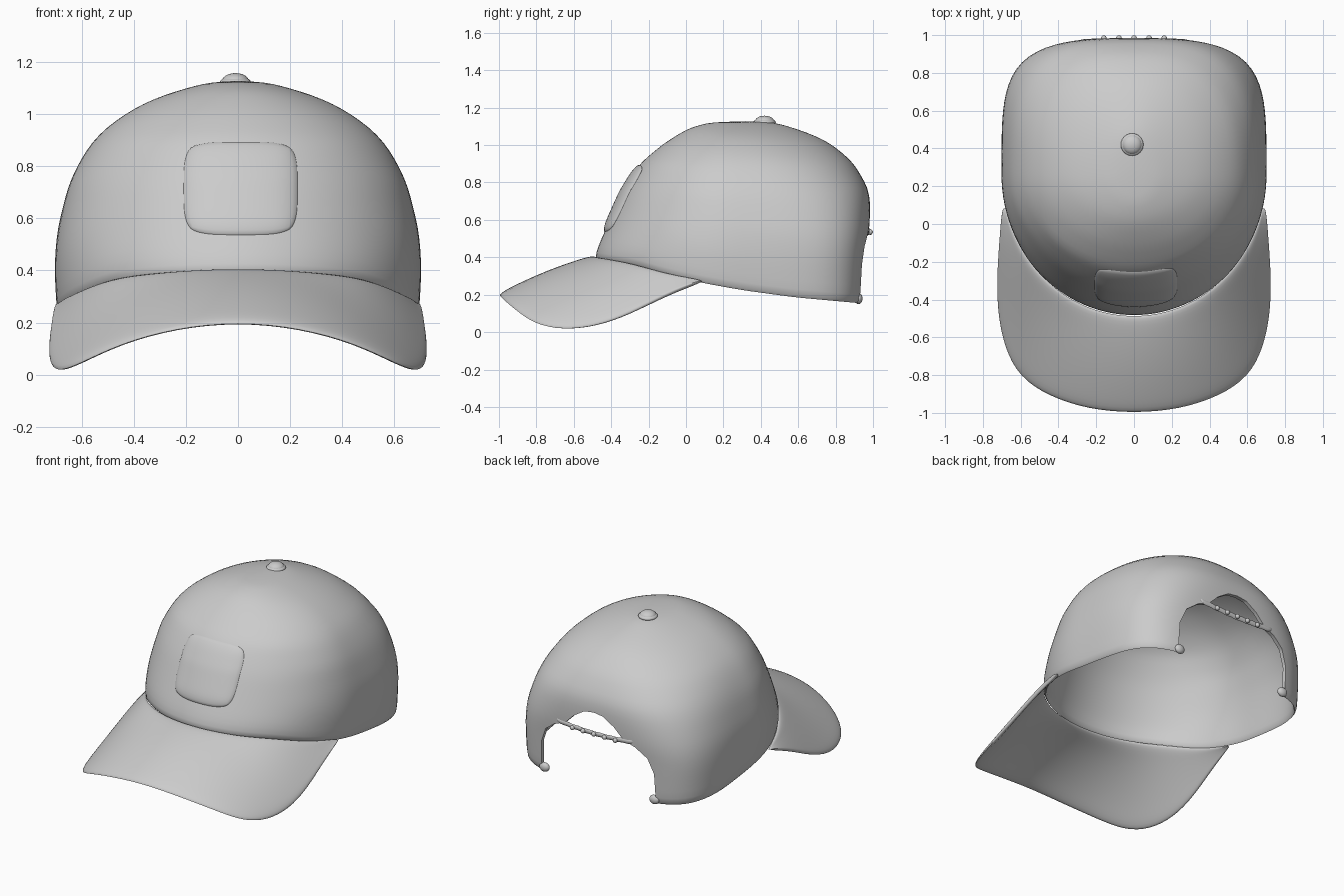
import bpy, bmesh, math
from mathutils import Vector

if "Cube" in bpy.data.objects:
    bpy.data.objects.remove(bpy.data.objects["Cube"], do_unlink=True)

fabric = bpy.data.materials.new("grey fabric")
fabric.use_nodes = True
fabric.diffuse_color = (0.6, 0.6, 0.6, 1)
fabric.node_tree.nodes["Principled BSDF"].inputs["Base Color"].default_value = (0.6, 0.6, 0.6, 1)

# Crown slices: height, front y, back y, half width, squareness of the back
SLICES = [(0.15, -0.5, 0.95, 0.69, 4.5), (0.42, -0.49, 0.965, 0.705, 4.3),
          (0.55, -0.43, 0.985, 0.695, 3.8), (0.75, -0.34, 0.985, 0.645, 3.0),
          (0.9, -0.25, 0.90, 0.56, 2.5), (1.0, -0.13, 0.79, 0.44, 2.2),
          (1.06, -0.04, 0.67, 0.32, 2), (1.1, 0.04, 0.55, 0.2, 2),
          (1.125, 0.15, 0.45, 0.09, 2)]
MID, TOP = 0.26, 1.125


def lerp_table(table, v):
    v = min(max(v, table[0][0]), table[-1][0])
    for a, b in zip(table, table[1:]):
        if v <= b[0]:
            f = (v - a[0]) / (b[0] - a[0])
            return [p + (q - p) * f for p, q in zip(a, b)][1:]


def ring_point(angle, z):
    """Point of the crown outline at a given height."""
    front, back, half, n = lerp_table(SLICES, z)
    c, s = math.cos(angle), math.sin(angle)
    if s < 0:
        n = 2
    r = (abs(c) ** n + abs(s) ** n) ** (-1 / n)
    return Vector((half * c * r, MID + (back - MID if s > 0 else MID - front) * s * r, z))


def wall_y(x, z, rear):
    """Depth of the crown's front or back wall at x, z."""
    front, back, half, n = lerp_table(SLICES, z)
    n = n if rear else 2
    reach = max(0, 1 - (abs(x) / half) ** n) ** (1 / n)
    return MID + ((back if rear else front) - MID) * reach


def make(name, verts, faces):
    mesh = bpy.data.meshes.new(name)
    bm = bmesh.new()
    vs = [bm.verts.new(v) for v in verts]
    for f in faces:
        bm.faces.new([vs[i] for i in f])
    bmesh.ops.recalc_face_normals(bm, faces=bm.faces)
    bm.to_mesh(mesh)
    bm.free()
    mesh.materials.append(fabric)
    ob = bpy.data.objects.new(name, mesh)
    bpy.context.collection.objects.link(ob)
    return ob


def grid_faces(rows, cols, closed=False):
    return [(r * cols + c, r * cols + (c + 1) % cols, (r + 1) * cols + (c + 1) % cols, (r + 1) * cols + c)
            for r in range(rows - 1) for c in range(cols if closed else cols - 1)]


def thicken(ob, amount, offset, levels):
    m = ob.modifiers.new("thickness", "SOLIDIFY")
    m.thickness, m.offset = amount, offset
    m = ob.modifiers.new("smooth", "SUBSURF")
    m.levels = m.render_levels = levels


def finish(ob):
    bpy.ops.object.select_all(action="DESELECT")
    ob.select_set(True)
    bpy.context.view_layer.objects.active = ob
    for m in list(ob.modifiers):
        bpy.ops.object.modifier_apply(modifier=m.name)
    bpy.ops.object.shade_smooth_by_angle(angle=math.radians(50))


# Crown: rings from a slanted hem up to the top
HEM = [(-0.5, 0.39), (-0.3, 0.36), (-0.1, 0.3), (0.08, 0.26), (0.3, 0.22), (0.6, 0.18), (0.95, 0.15)]
SEG, ROWS = 56, 16
verts = []
for r in range(ROWS):
    t = math.sin(r / ROWS * math.pi / 2)
    for i in range(SEG):
        a = 2 * math.pi * i / SEG
        hem = lerp_table(HEM, ring_point(a, 0.3).y)[0]
        verts.append(ring_point(a, hem + (TOP - hem) * t))
verts.append(Vector((0, 0.32, TOP + 0.003)))
last = (ROWS - 1) * SEG
faces = grid_faces(ROWS, SEG, True) + [(last + i, last + (i + 1) % SEG, len(verts) - 1) for i in range(SEG)]
crown = make("crown", verts, faces)
thicken(crown, 0.025, -1, 1)

# Arched opening cut into the back
half_arch = [(0.41, 0), (0.425, 0.2), (0.42, 0.36), (0.38, 0.46), (0.3, 0.52),
             (0.22, 0.55), (0.15, 0.62), (0.07, 0.67)]
arch = half_arch + [(0, 0.68)] + [(-x, z) for x, z in reversed(half_arch)]
n = len(arch)
cutter = make("opening_cutter", [(x, y, z) for y in (0.5, 1.3) for x, z in arch],
              grid_faces(2, n, True) + [tuple(range(n)), tuple(range(n, 2 * n))])
cutter.hide_render = True
cut = crown.modifiers.new("opening", "BOOLEAN")
cut.object, cut.operation, cut.solver = cutter, "DIFFERENCE", "EXACT"
finish(crown)
bpy.data.objects.remove(cutter, do_unlink=True)

# Brim: ruled between the crown hem and a drooping outer edge
edge = [(0.685, 0.09, 0.265), (0.70, -0.1, 0.19), (0.715, -0.3, 0.085), (0.71, -0.48, 0.02),
        (0.675, -0.66, 0.0), (0.6, -0.81, 0.03), (0.45, -0.91, 0.105), (0.24, -0.98, 0.165)]
outer = edge + [(0, -1, 0.19)] + [(-x, y, z) for x, y, z in reversed(edge)]
start = -0.24
verts = []
BR = 6
for r in range(BR):
    f = r / (BR - 1)
    for i, o in enumerate(outer):
        a = start - (math.pi + 2 * start) * i / (len(outer) - 1)
        p = ring_point(a, 0.3)
        p.z = lerp_table(HEM, p.y)[0]
        p.x, p.y = p.x * 0.985, p.y + 0.012
        q = p.lerp(Vector(o), f)
        q.z += 0.07 * f * (1 - f) * math.sin(math.pi * i / (len(outer) - 1))
        verts.append(q)
brim = make("brim", verts, grid_faces(BR, len(outer)))
up = brim.data.polygons[len(brim.data.polygons) // 2].normal.z > 0
thicken(brim, 0.026, 1 if up else -1, 2)
finish(brim)

# Raised patch with rounded corners on the front panel
P = 11
verts = []
for r in range(P):
    for c in range(P):
        u, v = 2 * c / (P - 1) - 1, 2 * r / (P - 1) - 1
        x = 0.01 + 0.22 * u * (1 - 0.12 * v ** 4 * abs(u))
        z = 0.715 + 0.18 * v * (1 - 0.12 * u ** 4 * abs(v))
        verts.append((x, wall_y(x, z, False) - 0.014 * (1 - max(abs(u), abs(v)) ** 8), z))
patch = make("front_patch", verts, grid_faces(P, P))
thicken(patch, 0.01, 0, 1)
finish(patch)

# Thin sagging strap across the opening
S = 15
verts = []
for h in (-0.018, 0.018):
    for i in range(S):
        x = 0.58 * (i / (S - 1) - 0.5)
        z = 0.535 + h + 0.2 * x * x + 0.004 * (-1) ** i
        verts.append((x, wall_y(x, z, True) - 0.008, z))
strap = make("back_strap", verts, grid_faces(2, S))
thicken(strap, 0.018, 0, 1)
finish(strap)


def blob(name, loc, scale):
    bpy.ops.mesh.primitive_uv_sphere_add(segments=24, ring_count=12, radius=1, location=loc)
    ob = bpy.context.object
    ob.name, ob.scale = name, scale
    ob.data.materials.append(fabric)
    bpy.ops.object.shade_smooth()


# Strap pegs, hem tabs and top button
for i in range(5):
    x = 0.08 * (i - 2)
    blob("strap_peg", (x, wall_y(x, 0.535, True) + 0.002, 0.535), (0.015, 0.014, 0.015))
for side in (-1, 1):
    blob("hem_tab", (0.41 * side, wall_y(0.41, 0.18, True) - 0.014, 0.18), (0.035, 0.022, 0.03))
blob("button_base", (-0.01, 0.42, 1.122), (0.06, 0.06, 0.022))
blob("top_button", (-0.01, 0.42, 1.125), (0.052, 0.052, 0.032))
